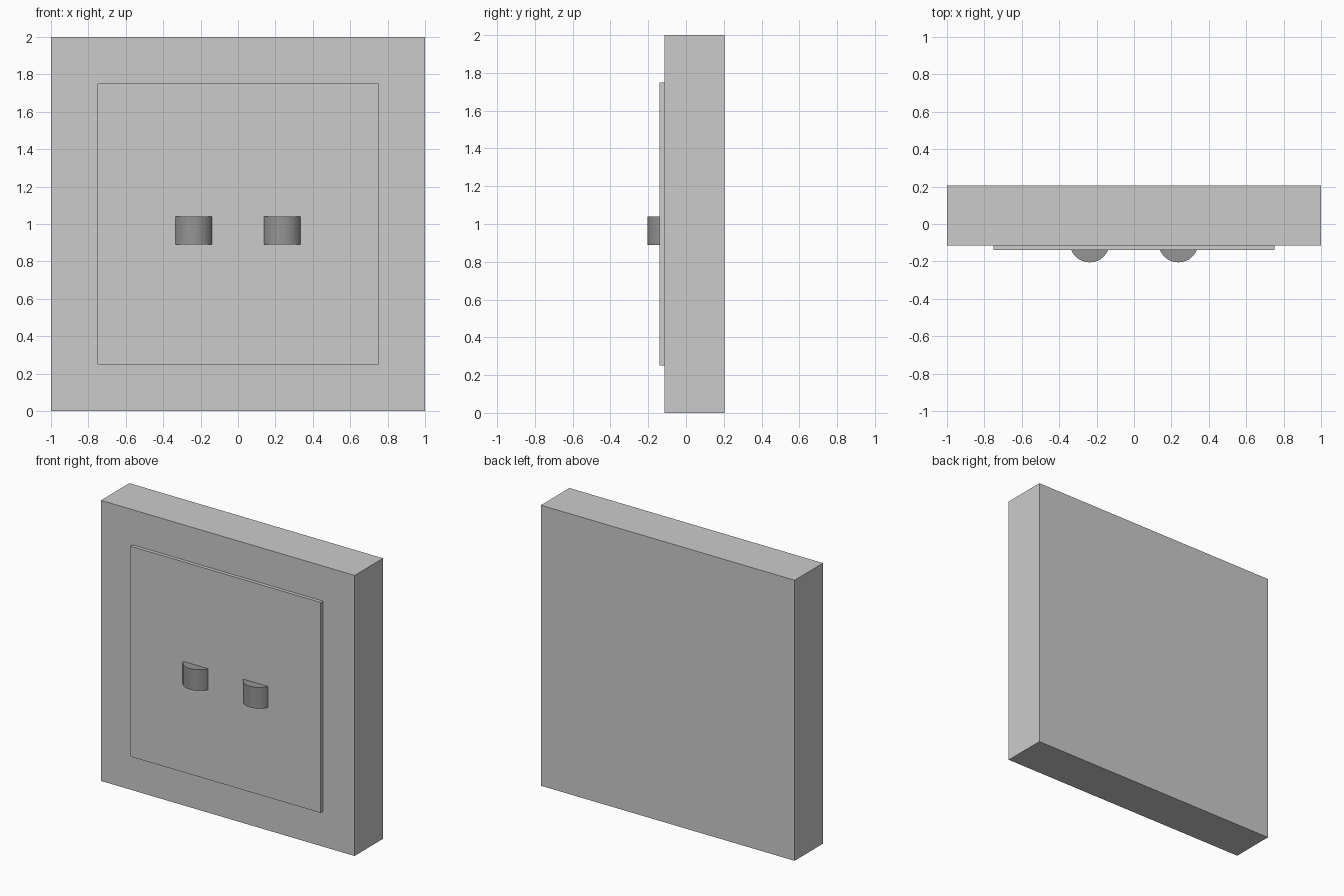
import bpy
import math

if "Cube" in bpy.data.objects:
    bpy.data.objects.remove(bpy.data.objects["Cube"])


def box(name, x, y0, y1, z0, z1):
    """Box symmetric in x, spanning the given y and z ranges."""
    bpy.ops.mesh.primitive_cube_add(size=1, location=(0, (y0 + y1) / 2, (z0 + z1) / 2))
    ob = bpy.context.object
    ob.name = name
    ob.scale = (2 * x, y1 - y0, z1 - z0)
    bpy.ops.object.transform_apply(location=False, rotation=False, scale=True)
    return ob


dark = bpy.data.materials.new("dark_grey")
dark.diffuse_color = (0.3, 0.3, 0.3, 1)
dark.use_nodes = True
dark.node_tree.nodes["Principled BSDF"].inputs["Base Color"].default_value = dark.diffuse_color

# Thick square slab and the thin raised panel on its front
box("slab", 1.0, -0.115, 0.205, 0.0, 2.0)
box("front_panel", 0.75, -0.14, -0.11, 0.25, 1.75)

# Two upright round knobs, partly sunk into the panel
for side, name in ((-1, "left_knob"), (1, "right_knob")):
    bpy.ops.mesh.primitive_cylinder_add(vertices=32, radius=0.107, depth=0.15,
                                        location=(side * 0.237, -0.098, 0.965))
    knob = bpy.context.object
    knob.name = name
    knob.data.materials.append(dark)
    bpy.ops.object.shade_smooth_by_angle(angle=math.radians(30))
